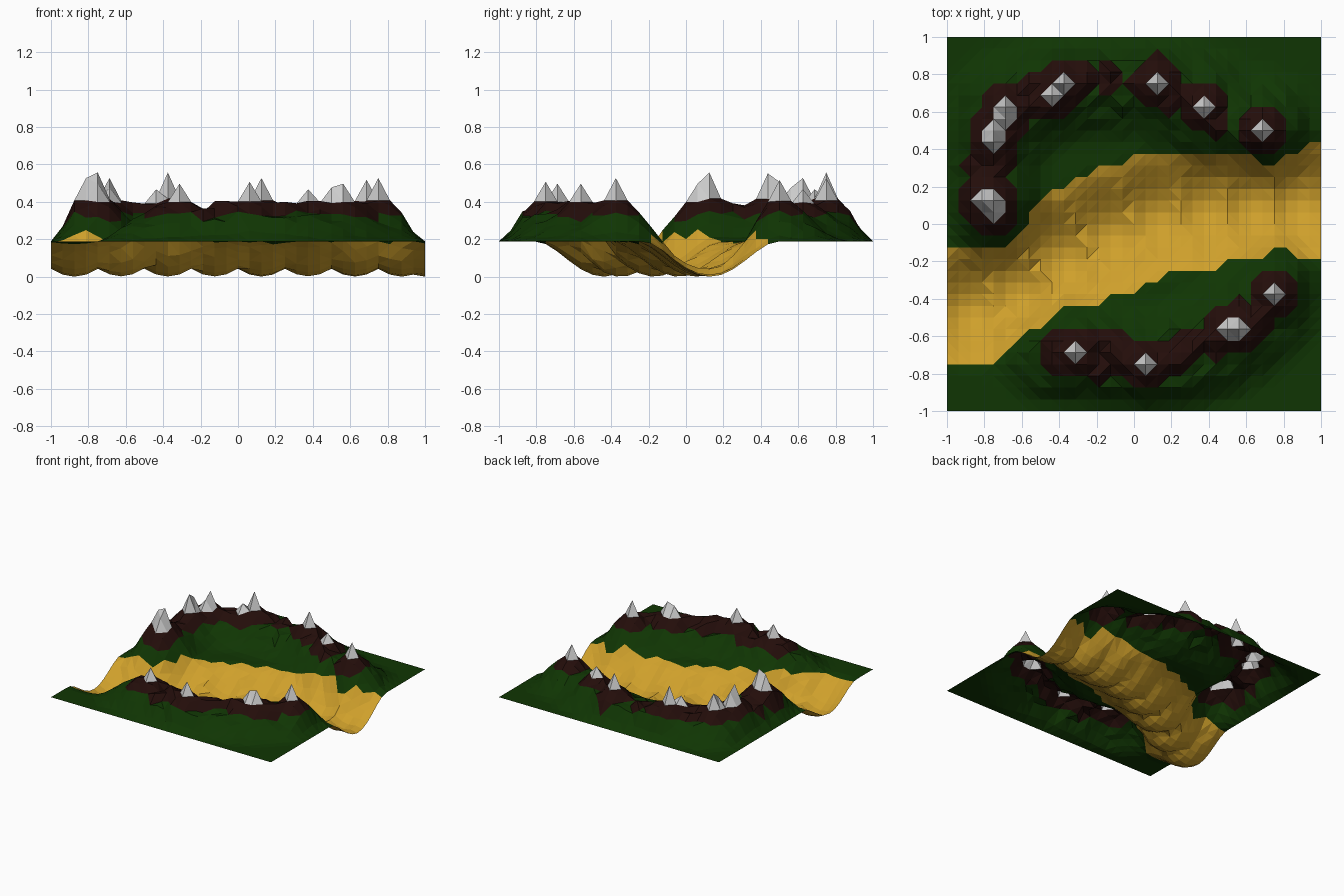
import bpy, bmesh, random
from mathutils import Vector
from mathutils.geometry import intersect_point_line

if "Cube" in bpy.data.objects:
    bpy.data.objects.remove(bpy.data.objects["Cube"])

random.seed(4)
N, BASE = 32, 0.192

# Mountain crest lines
crests = [
    [(-.78, .08), (-.77, .42), (-.69, .6), (-.4, .75), (.1, .77), (.37, .63), (.44, .58)],
    [(.67, .51), (.7, .5)],
    [(-.42, -.68), (-.31, -.68), (.06, -.76), (.28, -.71), (.53, -.57), (.75, -.38)],
]
# Snowy summits: x, y, height
peaks = [(-.75, .125, .56), (-.8125, .125, .53), (-.75, .0625, .50),
         (-.75, .4375, .555), (-.75, .5, .51), (-.6875, .5625, .48),
         (-.6875, .625, .53), (-.375, .75, .56), (-.4375, .6875, .47), (.125, .75, .53),
         (.375, .625, .47), (.6875, .5, .52), (-.3125, -.6875, .50), (.0625, -.75, .51),
         (.5, -.5625, .48), (.5625, -.5625, .50), (.75, -.375, .53)]
# Scooped hollows that form the winding riverbed
hollows = [(-.875, -.44), (-.625, -.35), (-.375, -.17), (-.125, -.04),
           (.125, .05), (.375, .09), (.625, .11), (.875, .12), (1.0, .13)]


def smooth(t):
    t = max(0, min(1, t))
    return t * t * (3 - 2 * t)


def crest_distance(p):
    best = 9
    for line in crests:
        for a, b in zip(line, line[1:]):
            a, b = Vector(a), Vector(b)
            q, t = intersect_point_line(p, a, b)
            best = min(best, (p - a.lerp(b, max(0, min(1, t)))).length)
    return best


def height(x, y):
    p = Vector((x, y))
    edge = min(1, (1 - max(abs(x), abs(y))) / .12)
    ridge = .184 * smooth(1 - crest_distance(p) / .36)
    rise = ridge * (1 + random.uniform(-.2, .2))
    for px, py, pz in peaks:
        d = (p - Vector((px, py))).length
        if d < .01:
            rise = pz - BASE
            break
        rise = max(rise, .36 + (pz - .36) * .3 - 1.05 * (d - .0625) - BASE)
    dig = 0
    for c in hollows:
        t = min(1, (p - Vector(c)).length / .365)
        dig = max(dig, (1 - t * t) ** 2)
    # mountains fade out at the sheet's border and at the river
    return BASE + rise * edge * (1 - dig * dig) - dig * (BASE - .003)


# Terrain sheet, each square split along its shorter diagonal
bm = bmesh.new()
grid = [[bm.verts.new((2 * i / N - 1, 2 * j / N - 1, height(2 * i / N - 1, 2 * j / N - 1)))
         for j in range(N + 1)] for i in range(N + 1)]
low = min(v.co.z for v in bm.verts)
for v in bm.verts:
    v.co.z -= low
for i in range(N):
    for j in range(N):
        a, b, c, d = grid[i][j], grid[i + 1][j], grid[i + 1][j + 1], grid[i][j + 1]
        if abs(a.co.z - c.co.z) > abs(b.co.z - d.co.z) + .001:
            a, b, c, d = b, c, d, a
        bm.faces.new((a, b, c))
        bm.faces.new((a, c, d))

# Colour bands by altitude: grass, sand, rock, snow
for f in bm.faces:
    zs = [v.co.z for v in f.verts]
    if max(zs) > .455:
        f.material_index = 3
    elif max(zs) > .355:
        f.material_index = 2
    elif min(zs) < .172:
        f.material_index = 1

mesh = bpy.data.meshes.new("terrain")
bm.to_mesh(mesh)
bm.free()
for name, col in [("grass", (.005, .036, .001)), ("sand", (.62, .35, .024)),
                  ("rock", (.017, .004, .003)), ("snow", (.6, .6, .6))]:
    m = bpy.data.materials.new(name)
    m.diffuse_color = (*col, 1)
    m.use_nodes = True
    m.node_tree.nodes["Principled BSDF"].inputs["Base Color"].default_value = m.diffuse_color
    mesh.materials.append(m)
bpy.context.collection.objects.link(bpy.data.objects.new("terrain", mesh))
